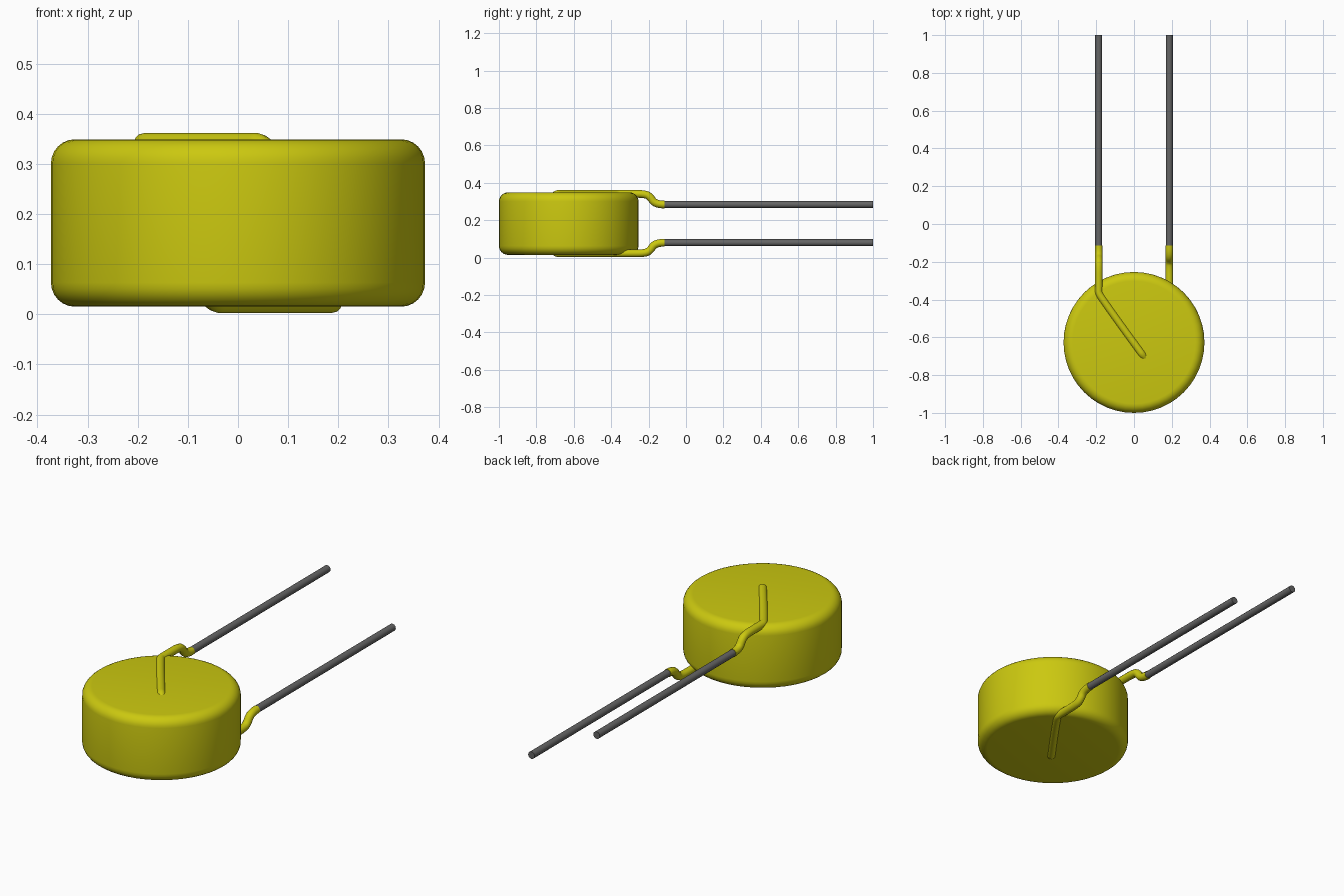
import bpy
import math
from mathutils import Vector

cube = bpy.data.objects.get("Cube")
if cube:
    bpy.data.objects.remove(cube, do_unlink=True)


def material(name, color, roughness):
    m = bpy.data.materials.new(name)
    m.use_nodes = True
    m.diffuse_color = (*color, 1)
    m.roughness = roughness
    shader = m.node_tree.nodes["Principled BSDF"]
    shader.inputs["Base Color"].default_value = (*color, 1)
    shader.inputs["Roughness"].default_value = roughness
    return m


yellow = material("yellow coating", (0.6, 0.58, 0.005), 0.5)
grey = material("grey metal", (0.13, 0.13, 0.13), 0.5)

MID_Z = 0.182      # mid height of the disc
HALF_H = 0.167
RADIUS = 0.373
DISC_Y = -0.627


def finish(obj, mat, angle=35):
    obj.data.materials.append(mat)
    bpy.ops.object.select_all(action="DESELECT")
    obj.select_set(True)
    bpy.context.view_layer.objects.active = obj
    bpy.ops.object.convert(target="MESH")
    bpy.ops.object.shade_smooth_by_angle(angle=math.radians(angle))


def tube(name, points, radius, mat):
    """Round, capped tube following a smoothed path."""
    curve = bpy.data.curves.new(name, "CURVE")
    curve.dimensions = "3D"
    curve.bevel_depth = radius
    curve.bevel_resolution = 4
    curve.use_fill_caps = True
    spline = curve.splines.new("NURBS")
    spline.points.add(len(points) - 1)
    for p, co in zip(spline.points, points):
        p.co = (*co, 1)
    spline.order_u = 3
    spline.use_endpoint_u = True
    spline.resolution_u = 6
    obj = bpy.data.objects.new(name, curve)
    bpy.context.collection.objects.link(obj)
    finish(obj, mat)


# Rounded disc body
bpy.ops.mesh.primitive_cylinder_add(vertices=48, radius=RADIUS, depth=2 * HALF_H,
                                    location=(0, DISC_Y, MID_Z))
body = bpy.context.object
body.name = "disc_body"
bevel = body.modifiers.new("rounded_rim", "BEVEL")
bevel.width = 0.048
bevel.segments = 6
bevel.limit_method = "ANGLE"
bevel.angle_limit = math.radians(40)
finish(body, yellow)

# Coated part of a lead: offsets in x, y and height above the disc middle
X, LOW, HIGH = -0.187, 0.102, 0.159
coated_path = [
    (X, -0.115, LOW), (X, -0.165, LOW), (X, -0.195, HIGH - 0.01), (X, -0.23, HIGH),
    (X, -0.30, HIGH), (X, -0.345, HIGH), (X, -0.365, HIGH), (X + 0.014, -0.39, HIGH),
    (-0.07, -0.535, HIGH), (0.03, -0.672, HIGH), (0.045, -0.693, HIGH), (0.065, -0.715, HIGH - 0.02),
]
wire_path = [(X, -0.13, LOW), (X, 0.4, LOW), (X, 1.0, LOW)]

# The lower lead is the upper one turned half round the long axis
for side, s in (("upper", 1), ("lower", -1)):
    turn = lambda path: [Vector((s * x, y, MID_Z + s * z)) for x, y, z in path]
    tube(side + "_coated_lead", turn(coated_path), 0.0205, yellow)
    tube(side + "_bare_wire", turn(wire_path), 0.0185, grey)
